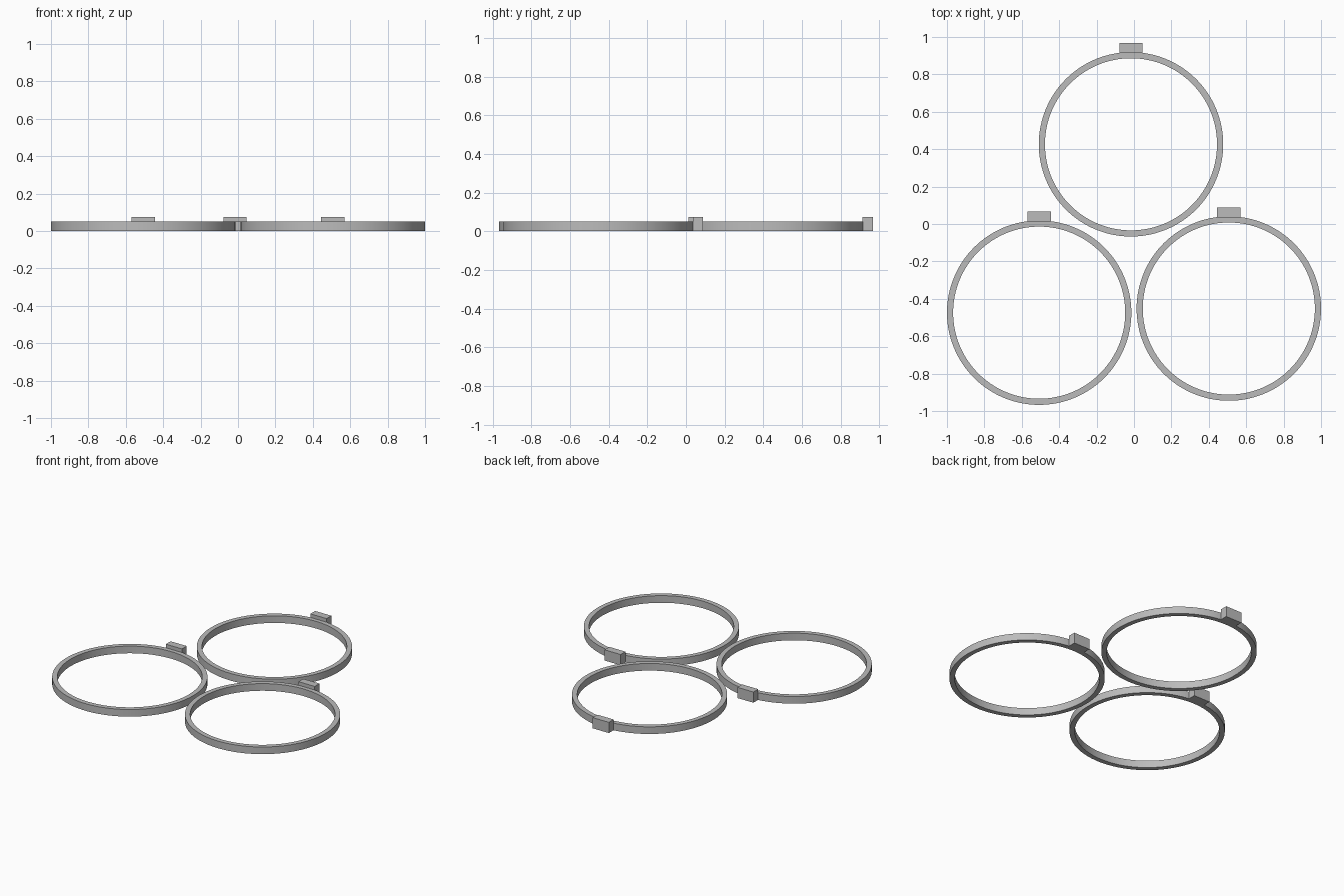
import bpy, bmesh, math

if "Cube" in bpy.data.objects:
    bpy.data.objects.remove(bpy.data.objects["Cube"])

grey = bpy.data.materials.new("plain grey")
grey.diffuse_color = (0.5, 0.5, 0.5, 1)
grey.use_nodes = True
grey.node_tree.nodes["Principled BSDF"].inputs["Base Color"].default_value = grey.diffuse_color

R_OUT, R_IN, RING_H = 0.493, 0.46, 0.05
TAB_W, TAB_Y0, TAB_Y1, TAB_H = 0.125, 0.488, 0.541, 0.075
SEGMENTS = 128


def add_object(name, bm, location):
    bmesh.ops.recalc_face_normals(bm, faces=bm.faces)
    mesh = bpy.data.meshes.new(name)
    bm.to_mesh(mesh)
    bm.free()
    mesh.materials.append(grey)
    obj = bpy.data.objects.new(name, mesh)
    obj.location = location
    bpy.context.collection.objects.link(obj)
    return obj


def add_ring(name, x, y):
    # rectangular section swept round the vertical axis
    bm = bmesh.new()
    section = [(R_IN, 0), (R_OUT, 0), (R_OUT, RING_H), (R_IN, RING_H)]
    verts = [bm.verts.new((r, 0, z)) for r, z in section]
    edges = [bm.edges.new((verts[i], verts[(i + 1) % 4])) for i in range(4)]
    bmesh.ops.spin(bm, geom=verts + edges, cent=(0, 0, 0), axis=(0, 0, 1),
                   angle=2 * math.pi, steps=SEGMENTS, use_merge=True)
    bmesh.ops.remove_doubles(bm, verts=bm.verts, dist=1e-5)
    obj = add_object(name, bm, (x, y, 0))
    bpy.context.view_layer.objects.active = obj
    obj.select_set(True)
    bpy.ops.object.shade_smooth_by_angle(angle=math.radians(30))
    obj.select_set(False)


def add_tab(name, x, y):
    # block at the back of a ring, standing slightly taller than it
    bm = bmesh.new()
    bmesh.ops.create_cube(bm, size=1)
    bmesh.ops.scale(bm, vec=(TAB_W, TAB_Y1 - TAB_Y0, TAB_H), verts=bm.verts)
    add_object(name, bm, (x, y + (TAB_Y0 + TAB_Y1) / 2, TAB_H / 2))


for side, x, y in [("left", -0.507, -0.474), ("right", 0.507, -0.452),
                   ("back", -0.016, 0.426)]:
    add_ring(side + "_ring", x, y)
    add_tab(side + "_tab", x, y)
